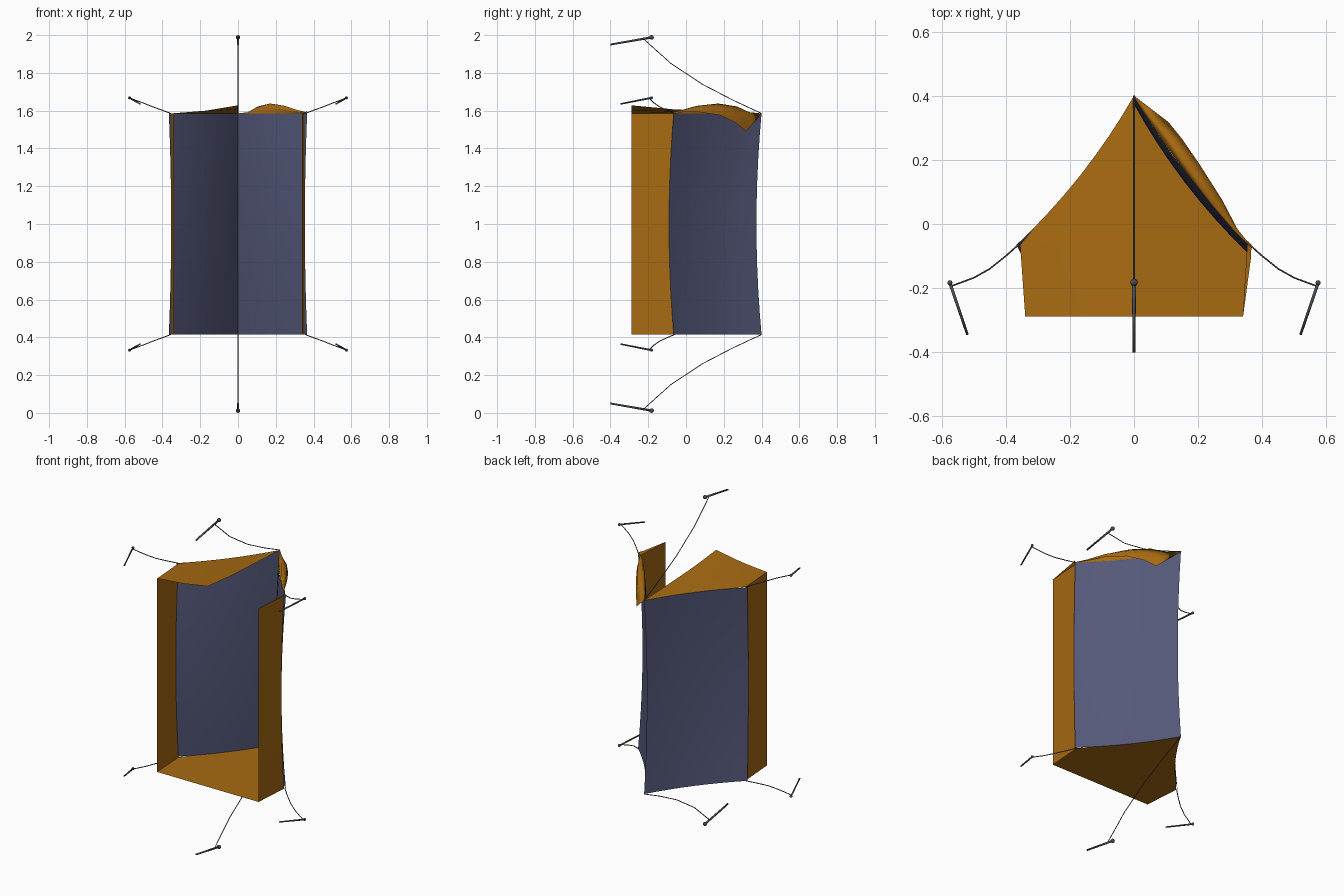
import bpy, bmesh, math
from mathutils import Vector, Matrix

if "Cube" in bpy.data.objects:
    bpy.data.objects.remove(bpy.data.objects["Cube"])

def material(name, rgb):
    m = bpy.data.materials.new(name)
    m.diffuse_color = (*rgb, 1)
    m.use_nodes = True
    m.node_tree.nodes["Principled BSDF"].inputs["Base Color"].default_value = m.diffuse_color
    return m

ORANGE = material("orange canvas", (0.39, 0.145, 0.006))
NAVY = material("navy canvas", (0.088, 0.098, 0.19))
METAL = material("dark metal", (0.075, 0.075, 0.085))
ROPE = material("grey rope", (0.09, 0.09, 0.10))

Z0, Z1 = 0.415, 1.585
LEN, ACROSS = 10, 8

def finish(name, bm, mat, smooth=True):
    me = bpy.data.meshes.new(name)
    bm.to_mesh(me)
    bm.free()
    me.materials.append(mat)
    ob = bpy.data.objects.new(name, me)
    bpy.context.collection.objects.link(ob)
    for p in me.polygons:
        p.use_smooth = smooth
    return ob

def sheet(name, rows, mat, smooth=True):
    """Skin a grid of points given as rows of equal length."""
    bm = bmesh.new()
    vs = [[bm.verts.new(p) for p in r] for r in rows]
    for a, b in zip(vs, vs[1:]):
        for i in range(len(a) - 1):
            bm.faces.new((a[i], a[i + 1], b[i + 1], b[i]))
    bmesh.ops.remove_doubles(bm, verts=bm.verts, dist=1e-5)
    return finish(name, bm, mat, smooth)

def roof_point(side, u, v):
    """u: ridge to eave, v: bottom end to top end; the cloth sags mid-span."""
    k = 4 * v * (1 - v)
    x = u * (0.366 - 0.012 * k)
    y = 0.40 - 0.027 * k - u * (0.465 - 0.002 * k)
    sag = 0.022 * 4 * u * (1 - u)
    return Vector((side * (x - 0.79 * sag), y - 0.61 * sag, Z0 + v * (Z1 - Z0)))

# roof slopes and side walls
for side, label in ((-1, "left"), (1, "right")):
    sheet(label + "_roof", [[roof_point(side, i / ACROSS, j / LEN) for i in range(ACROSS + 1)]
                            for j in range(LEN + 1)], NAVY)
    rows = []
    for j in range(LEN + 1):
        e = roof_point(side, 1, j / LEN)
        rows.append([(side * 0.353, e.y, e.z), (side * 0.339, -0.288, e.z)])
    sheet(label + "_wall", rows, ORANGE)

# closed end panel
bm = bmesh.new()
edge = [roof_point(-1, i / ACROSS, 0) for i in range(ACROSS, -1, -1)]
edge += [roof_point(1, i / ACROSS, 0) for i in range(1, ACROSS + 1)]
edge += [Vector((0.339, -0.288, Z0)), Vector((-0.339, -0.288, Z0))]
edge[0].x, edge[2 * ACROSS].x = -0.355, 0.355
bm.faces.new([bm.verts.new(p) for p in edge])
finish("end_panel", bm, ORANGE, False)

# closed door flap on the left, its free edge lifting towards the foot
rows = []
for i in range(ACROSS + 1):
    p = roof_point(-1, i / ACROSS, 1)
    rows.append([(p.x * (1 - t), p.y, Z1 + 0.022 * t * i / ACROSS) for t in (0, 0.5, 1)])
rows[-1][0] = (-0.355, rows[-1][0][1], Z1)
rows.append([(-0.339, -0.288, Z1), (-0.17, -0.288, 1.60), (0, -0.288, 1.628)])
sheet("left_door_flap", rows, ORANGE)

# open door flap on the right, thrown back over the roof edge
crest = [(0.0, 0.40, Z1), (0.055, 0.335, 1.592), (0.105, 0.27, 1.622), (0.17, 0.17, 1.638),
         (0.25, 0.055, 1.625), (0.315, -0.025, 1.603), (0.362, -0.07, 1.592)]
tip = [(0.0, 0.40, Z1), (0.107, 0.318, 1.49), (0.15, 0.265, 1.535), (0.205, 0.185, 1.575),
       (0.275, 0.075, 1.592), (0.322, -0.015, 1.592), (0.364, -0.068, 1.59)]
rows = []
for u, c, t in zip((0, 0.14, 0.28, 0.47, 0.70, 0.88, 1), crest, tip):
    p, c, t = roof_point(1, u, 1), Vector(c), Vector(t)
    shoulder = (c + t) / 2 + Vector((0.79, 0.61, 0.5)) * 0.012 * math.sin(math.pi * u)
    rows.append([p, (p + c) / 2 - Vector((0.003, 0.002, 0)), c, shoulder, t])
sheet("right_door_flap", rows, ORANGE)
sheet("flap_hem", [[(0.353, -0.065, Z1), (0.366, -0.07, 1.60)],
                   [(0.350, -0.11, Z1), (0.364, -0.11, 1.592)],
                   [(0.339, -0.288, Z1), (0.340, -0.288, Z1)]], ORANGE)

def rope(name, pts):
    cu = bpy.data.curves.new(name, 'CURVE')
    cu.dimensions = '3D'
    cu.bevel_depth = 0.0025
    cu.bevel_resolution = 1
    s = cu.splines.new('POLY')
    s.points.add(len(pts) - 1)
    for q, p in zip(s.points, pts):
        q.co = (*p, 1)
    cu.materials.append(ROPE)
    bpy.context.collection.objects.link(bpy.data.objects.new(name, cu))

def peg(name, head, point, r, knob):
    a, b = Vector(head), Vector(point)
    bm = bmesh.new()
    rot = (a - b).to_track_quat('Z', 'Y').to_matrix().to_4x4()
    bmesh.ops.create_cone(bm, cap_ends=True, segments=8, radius1=r * 0.8, radius2=r,
                          depth=(a - b).length, matrix=Matrix.Translation((a + b) / 2) @ rot)
    bmesh.ops.create_uvsphere(bm, u_segments=10, v_segments=6, radius=knob,
                              matrix=Matrix.Translation(a))
    finish(name, bm, METAL)

# guy ropes and pegs, mirrored top to bottom and left to right
for top in (True, False):
    end = "upper" if top else "lower"
    def flip(p, side=1):
        return (side * p[0], p[1], p[2] if top else 2 - p[2])
    rope(end + "_ridge_rope", [flip(p) for p in (
        (0, 0.40, Z1), (0, 0.25, 1.655), (0, 0.09, 1.738), (0, -0.08, 1.85), (0, -0.225, 1.98))])
    peg(end + "_ridge_peg", flip((0, -0.182, 1.988)), flip((0, -0.40, 1.95)), 0.006, 0.012)
    for side, label in ((-1, "left"), (1, "right")):
        rope(f"{end}_{label}_rope", [flip(p, side) for p in (
            (0.355, -0.06, Z1), (0.40, -0.10, 1.602), (0.45, -0.14, 1.62),
            (0.50, -0.168, 1.64), (0.568, -0.193, 1.665))])
        peg(f"{end}_{label}_peg", flip((0.574, -0.183, 1.668), side),
            flip((0.519, -0.345, 1.636), side), 0.005, 0.008)
